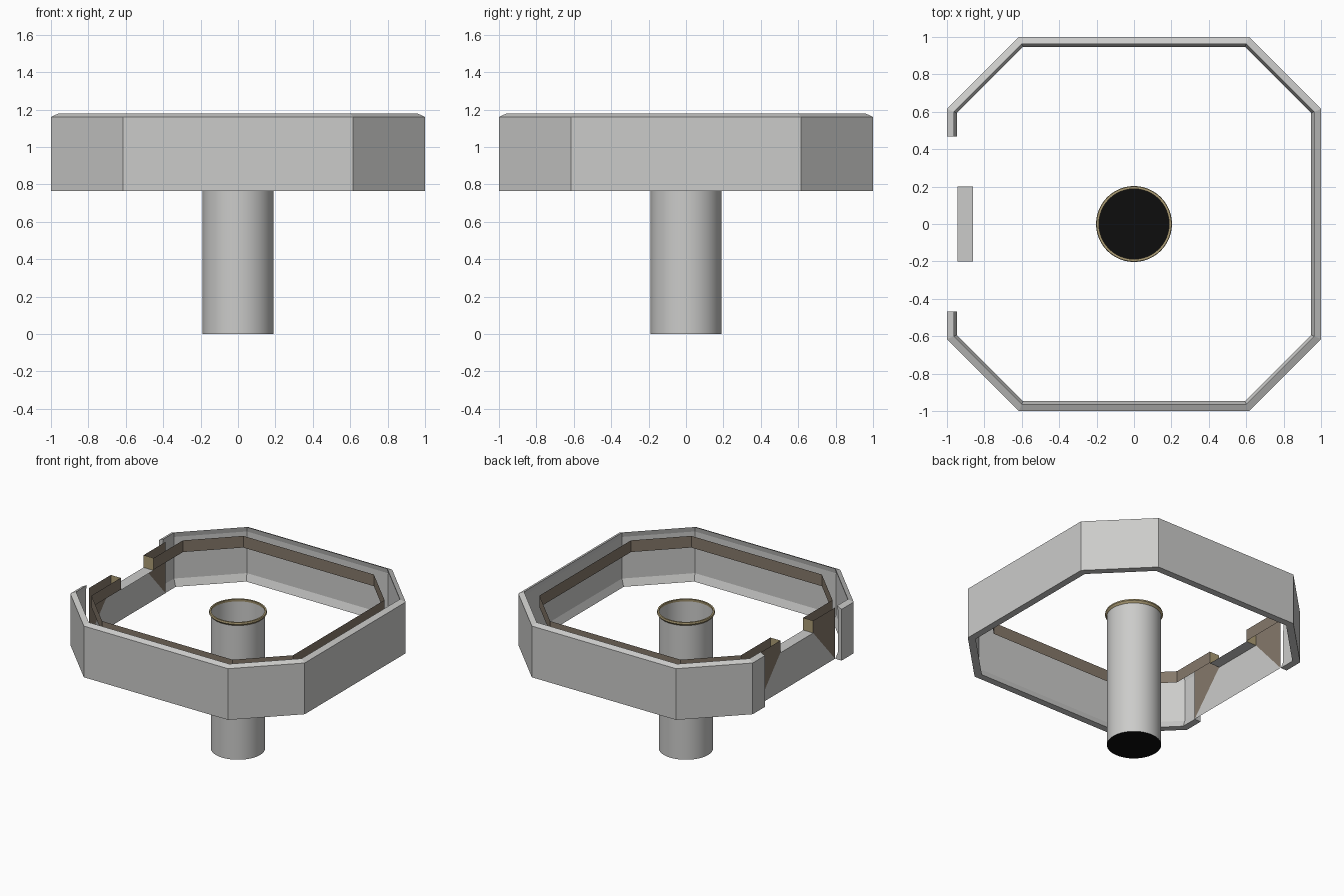
import bpy, bmesh, math

if "Cube" in bpy.data.objects:
    bpy.data.objects.remove(bpy.data.objects["Cube"])


def material(name, rgb):
    m = bpy.data.materials.new(name)
    m.diffuse_color = (*rgb, 1)
    m.use_nodes = True
    m.node_tree.nodes["Principled BSDF"].inputs["Base Color"].default_value = m.diffuse_color
    return m


GREY = material("light grey", (0.6, 0.6, 0.59))
BROWN = material("brown", (0.235, 0.19, 0.145))
TAN = material("tan", (0.42, 0.34, 0.18))
BLACK = material("black", (0.004, 0.004, 0.004))


def make(name, verts, faces, mat, fix=False):
    me = bpy.data.meshes.new(name)
    me.from_pydata(verts, [], faces)
    if fix:
        bm = bmesh.new()
        bm.from_mesh(me)
        bmesh.ops.recalc_face_normals(bm, faces=bm.faces)
        bm.to_mesh(me)
        bm.free()
    me.materials.append(mat)
    ob = bpy.data.objects.new(name, me)
    bpy.context.collection.objects.link(ob)
    return ob


def octagon_path(r, end):
    """Open octagon at apothem r, starting and ending at the gap on -x."""
    c = 0.615 - (1 - r) * math.tan(math.radians(22.5))
    return [(-r, end), (-r, c), (-c, r), (c, r), (r, c),
            (r, -c), (c, -r), (-c, -r), (-r, -c), (-r, -end)]


def sweep(name, profile, end, mat, closed):
    """Sweep a (radius, height) profile around the open octagon."""
    rows = [[(x, y, z) for x, y in octagon_path(r, end)] for r, z in profile]
    n, k = len(rows[0]), len(rows)
    verts = [v for row in rows for v in row]
    faces = []
    for i in range(k if closed else k - 1):
        j = (i + 1) % k
        faces += [(i * n + a, j * n + a, j * n + a + 1, i * n + a + 1)
                  for a in range(n - 1)]
    if closed:
        faces += [tuple(i * n for i in range(k)),
                  tuple(i * n + n - 1 for i in reversed(range(k)))]
    return make(name, verts, faces, mat, closed)


# outer octagonal wall with a sloped top lip and a bevelled foot
sweep("outer_wall", [(1, 0.765), (1, 1.16), (0.962, 1.178), (0.97, 1.14),
                     (0.968, 0.82), (0.947, 0.765)], 0.467, GREY, True)

# thin brown band around the inner edge of the counter
sweep("inner_band", [(0.86, 1.16), (0.86, 1.07)], 0.2, BROWN, False)

# gate across the gap: grey trapezoid panel and low shelf
X0, X1, LOW, MID, TOP = -0.945, -0.86, 0.765, 1.065, 1.16
make("gate_panel", [(X0, 0.467, LOW), (X0, -0.467, LOW),
                    (X0, -0.2, MID), (X0, 0.2, MID)], [(0, 1, 2, 3)], GREY)
make("gate_shelf", [(X0, -0.2, MID), (X1, -0.2, MID),
                    (X1, 0.2, MID), (X0, 0.2, MID)], [(0, 1, 2, 3)], GREY)

# brown cheeks beside the gate and tan counter ends
for side, s in (("back", 1), ("front", -1)):
    make("gate_cheek_" + side,
         [(X0, s * 0.2, MID), (X0, s * 0.2, TOP),
          (X0, s * 0.467, TOP), (X0, s * 0.467, LOW)],
         [(0, 1, 2, 3) if s > 0 else (3, 2, 1, 0)], BROWN)
    make("counter_end_" + side,
         [(X0, s * 0.2, MID), (X1, s * 0.2, MID),
          (X1, s * 0.2, TOP), (X0, s * 0.2, TOP)],
         [(0, 1, 2, 3) if s > 0 else (3, 2, 1, 0)], TAN)


def tube(name, profile, mat, closed=False, n=48):
    """Revolve a (radius, height) profile around z."""
    k = len(profile)
    verts = [(r * math.cos(2 * math.pi * a / n), r * math.sin(2 * math.pi * a / n), z)
             for r, z in profile for a in range(n)]
    faces = [(i * n + a, i * n + (a + 1) % n,
              (i + 1) % k * n + (a + 1) % n, (i + 1) % k * n + a)
             for i in range(k if closed else k - 1) for a in range(n)]
    ob = make(name, verts, faces, mat, closed)
    bpy.context.view_layer.objects.active = ob
    ob.select_set(True)
    bpy.ops.object.shade_smooth_by_angle(angle=math.radians(35))
    ob.select_set(False)
    return ob


# central hollow column, black base disc and tan rim
tube("column", [(0.19, 0), (0.19, 1.055)], GREY)
disc = [(0.19 * math.cos(math.tau * a / 48), 0.19 * math.sin(math.tau * a / 48), 0)
        for a in range(48)]
make("column_base", disc, [tuple(reversed(range(48)))], BLACK)
tube("column_rim", [(0.191, 1.035), (0.203, 1.05), (0.2, 1.062), (0.188, 1.062)],
     TAN, True)
